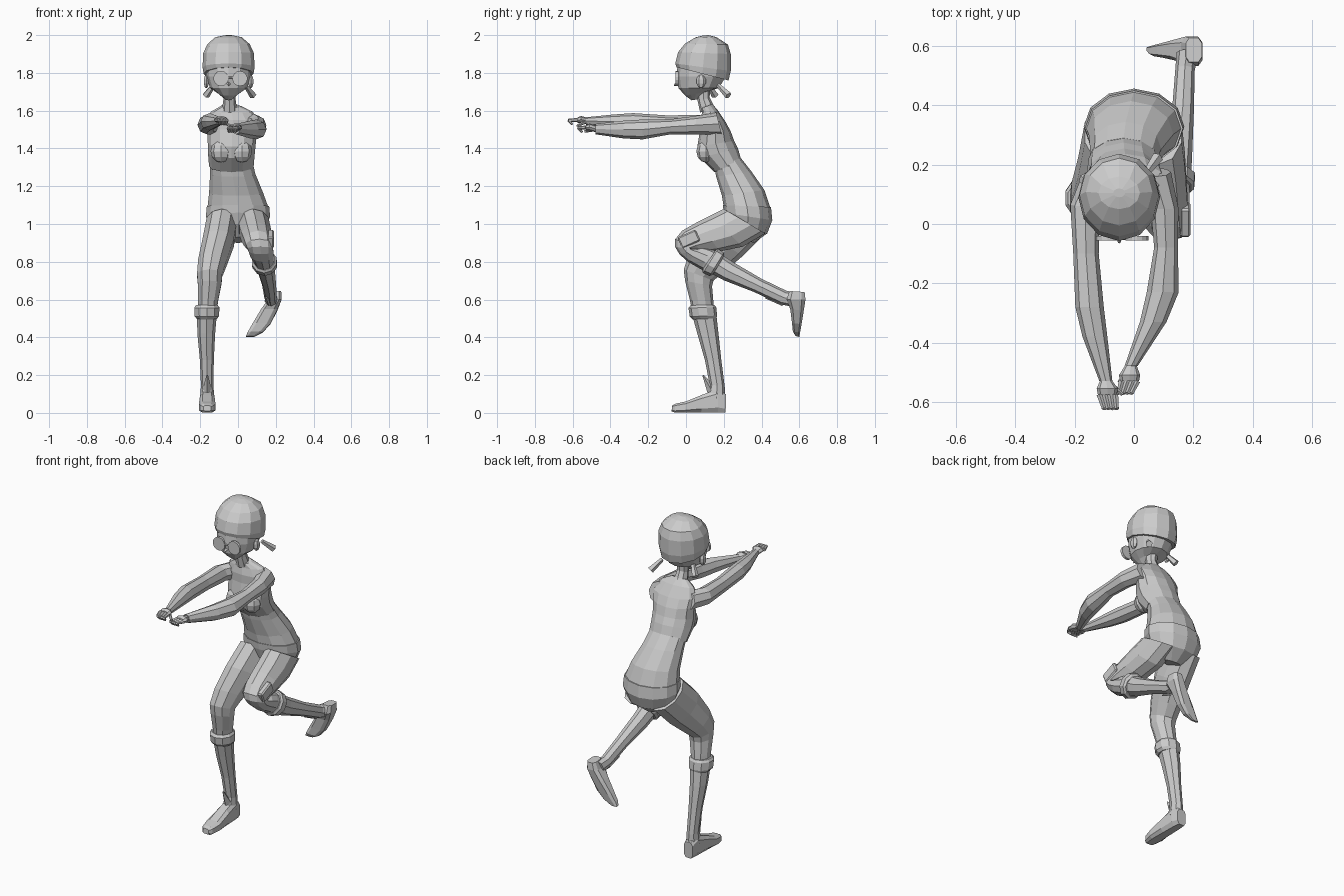
import bpy, bmesh
from math import sin, cos, pi, radians, copysign
from mathutils import Vector


def finish(name, bm):
    bmesh.ops.recalc_face_normals(bm, faces=bm.faces[:])
    me = bpy.data.meshes.new(name)
    bm.to_mesh(me)
    bm.free()
    ob = bpy.data.objects.new(name, me)
    bpy.context.collection.objects.link(ob)
    return ob


def loft(name, rings, n=8, e=1.0):
    """Skin rings (centre x, half width, front y, front z, back y, back z); e < 1 squares them off."""
    bm = bmesh.new()
    loops = []
    for cx, rx, yf, zf, yb, zb in rings:
        c = Vector((cx, (yf + yb) / 2, (zf + zb) / 2))
        v = Vector((0, (yf - yb) / 2, (zf - zb) / 2))
        loop = []
        for i in range(n):
            a = 2 * pi * (i + (0.5 if e < 1 else 0)) / n
            s, k = (copysign(abs(t) ** e, t) for t in (sin(a), cos(a)))
            loop.append(bm.verts.new(c + Vector((rx * s, 0, 0)) + v * k))
        loops.append(loop)
    for a, b in zip(loops, loops[1:]):
        for i in range(n):
            j = (i + 1) % n
            bm.faces.new((a[i], a[j], b[j], b[i]))
    bm.faces.new(loops[0])
    bm.faces.new(loops[-1])
    return finish(name, bm)


def rod(name, p, q, r1, r2, n=6):
    """Tapered rod between two points."""
    p, q = Vector(p), Vector(q)
    bm = bmesh.new()
    bmesh.ops.create_cone(bm, cap_ends=True, segments=n, radius1=r1, radius2=r2, depth=(q - p).length)
    ob = finish(name, bm)
    ob.location = (p + q) / 2
    ob.rotation_euler = (q - p).to_track_quat('Z', 'Y').to_euler()
    return ob


def ball(name, loc, scale, u=8, v=6):
    bm = bmesh.new()
    bmesh.ops.create_uvsphere(bm, u_segments=u, v_segments=v, radius=1)
    ob = finish(name, bm)
    ob.location, ob.scale = loc, scale
    return ob


# Trunk
loft("trousers_seat", [(0, .06, .27, .93, .36, .90), (0, .145, .22, 1.0, .43, .95),
                       (0, .17, .20, 1.06, .457, 1.02), (0, .165, .195, 1.10, .45, 1.09)], 12)
loft("midriff", [(0, .162, .2, 1.09, .448, 1.08), (-.01, .143, .19, 1.15, .415, 1.18),
                 (-.028, .12, .16, 1.25, .345, 1.28), (-.035, .113, .15, 1.30, .29, 1.35)], 12)
loft("top", [(-.035, .118, .15, 1.275, .294, 1.335), (-.035, .124, .075, 1.35, .275, 1.40),
             (-.033, .127, .06, 1.41, .255, 1.44), (-.03, .132, .075, 1.50, .237, 1.49),
             (-.027, .137, .075, 1.55, .21, 1.54), (-.033, .11, .085, 1.59, .17, 1.60),
             (-.04, .05, .085, 1.615, .14, 1.635)], 12)
for x in (-.09, .02):
    ball("bust", (x, .105, 1.385), (.055, .05, .06))

# Head
loft("neck", [(-.045, .04, .075, 1.59, .15, 1.62), (-.045, .032, .062, 1.65, .125, 1.67),
              (-.047, .034, .05, 1.72, .13, 1.74)])
loft("face", [(-.05, .015, .03, 1.655, .06, 1.66), (-.05, .055, -.005, 1.68, .11, 1.70),
              (-.05, .098, -.04, 1.72, .175, 1.72), (-.05, .118, -.05, 1.78, .21, 1.78),
              (-.05, .12, -.045, 1.84, .21, 1.84)], 12)
loft("cap", [(-.05, .132, -.05, 1.83, .225, 1.76), (-.05, .138, -.057, 1.85, .237, 1.81),
             (-.05, .134, -.042, 1.91, .237, 1.90), (-.05, .112, -.005, 1.955, .222, 1.95),
             (-.05, .07, .05, 1.988, .16, 1.99), (-.05, .02, .09, 1.998, .12, 2.0)], 12)
rod("nose", (-.05, -.03, 1.745), (-.05, -.064, 1.735), .015, .004, 4)
for x in (-.09, .01):
    rod("spectacle_lens", (x, -.04, 1.77), (x, -.055, 1.77), .04, .04, 14)
rod("spectacle_bridge", (-.06, -.05, 1.775), (-.02, -.05, 1.775), .005, .005)
for x in (-.168, .068):
    ball("ear", (x, .08, 1.755), (.016, .026, .036), 6, 5)
rod("hair_tail_left", (.04, .17, 1.735), (.08, .225, 1.68), .012, .02, 5)
rod("hair_tail_right", (-.13, .12, 1.735), (-.17, .155, 1.68), .012, .02, 5)

# Outstretched arms
loft("arm_right", [(-.12, .055, .15, 1.58, .18, 1.47), (-.165, .05, .06, 1.577, .07, 1.475),
                   (-.162, .043, -.1, 1.575, -.1, 1.485), (-.15, .048, -.28, 1.587, -.28, 1.495),
                   (-.132, .042, -.38, 1.58, -.38, 1.505), (-.095, .022, -.53, 1.565, -.53, 1.525)])
loft("arm_left", [(.07, .055, .16, 1.59, .19, 1.47), (.103, .047, .05, 1.572, .06, 1.475),
                  (.108, .04, -.08, 1.555, -.08, 1.475), (.097, .054, -.23, 1.553, -.23, 1.448),
                  (.065, .045, -.33, 1.547, -.33, 1.453), (-.01, .022, -.48, 1.53, -.48, 1.475)])


def hand(side, wrist, knuckle, tip, thumb):
    """Palm, four curled fingers and a thumb."""
    w, k, t = Vector(wrist), Vector(knuckle), Vector(tip)
    loft("palm_" + side, [(w.x, .018, w.y, w.z + .018, w.y, w.z - .018),
                          (k.x, .036, k.y + .02, k.z + .022, k.y + .02, k.z - .016),
                          (k.x, .032, k.y, k.z + .014, k.y, k.z - .014)])
    for i in range(4):
        off = Vector(((i - 1.5) * .018, 0, 0))
        rod("finger_" + side, k + off, t + off * .8, .011, .008)
        rod("fingertip_" + side, t + off * .8, t + off * .6 + Vector((0, .02, -.024)), .009, .006)
    rod("thumb_" + side, w, thumb, .011, .007)


hand("right", (-.095, -.525, 1.545), (-.09, -.575, 1.55), (-.08, -.622, 1.55), (-.04, -.575, 1.52))
hand("left", (-.01, -.475, 1.503), (-.015, -.53, 1.51), (-.03, -.57, 1.51), (-.05, -.535, 1.49))

# Standing leg
loft("thigh_right", [(-.085, .085, .2, 1.08, .42, .95), (-.105, .087, .09, .97, .3, .83),
                     (-.135, .08, .02, .85, .2, .745), (-.15, .07, -.012, .76, .145, .70),
                     (-.15, .066, -.005, .70, .138, .67), (-.158, .056, .02, .60, .145, .59),
                     (-.163, .05, .035, .52, .15, .52)], 10)
loft("boot_cuff_right", [(-.165, .06, .025, .57, .15, .572), (-.165, .07, .013, .555, .16, .56),
                         (-.165, .068, .02, .51, .165, .515), (-.165, .055, .035, .495, .16, .5)], 10)
loft("boot_shaft_right", [(-.165, .052, .035, .51, .162, .51), (-.168, .047, .06, .42, .172, .42),
                          (-.165, .037, .10, .28, .187, .28), (-.163, .033, .125, .15, .205, .14),
                          (-.163, .038, .11, .08, .21, .07)])
loft("boot_foot_right", [(-.163, .03, .21, 0, .212, .10), (-.163, .038, .17, 0, .17, .13),
                         (-.163, .042, .08, 0, .09, .10), (-.163, .046, -.01, 0, 0, .062),
                         (-.163, .035, -.06, 0, -.055, .05), (-.163, .02, -.076, .008, -.074, .04)], 8, .6)
rod("boot_tongue_right", (-.163, .135, .12), (-.163, .09, .20), .025, .004, 4)

# Raised, folded leg
loft("thigh_left", [(.08, .085, .2, 1.08, .42, .95), (.09, .086, .13, 1.045, .3, .88),
                    (.098, .084, .06, 1.01, .18, .855), (.107, .08, -.02, .965, .09, .845),
                    (.113, .076, -.057, .92, .06, .85), (.118, .072, -.058, .88, .065, .86),
                    (.122, .068, -.035, .84, .075, .87), (.126, .064, .01, .80, .09, .88),
                    (.135, .055, .08, .76, .13, .87), (.142, .05, .13, .735, .185, .84)], 10)
loft("boot_cuff_left", [(.138, .058, .085, .755, .16, .865), (.138, .068, .09, .74, .17, .868),
                        (.141, .068, .125, .725, .20, .848), (.143, .055, .14, .73, .2, .825)], 10)
loft("boot_shaft_left", [(.142, .05, .12, .745, .18, .845), (.15, .046, .2, .702, .255, .795),
                         (.165, .037, .36, .64, .40, .71), (.172, .033, .50, .575, .535, .645),
                         (.18, .036, .57, .56, .59, .64)])
loft("boot_foot_left", [(.202, .028, .63, .64, .545, .645), (.195, .038, .635, .60, .53, .60),
                        (.165, .046, .625, .54, .55, .55), (.125, .05, .613, .47, .56, .475),
                        (.092, .042, .605, .425, .565, .43), (.065, .024, .60, .402, .58, .407)], 8, .6)
rod("boot_tongue_left", (.165, .515, .59), (.15, .42, .61), .025, .004, 4)

# Thigh pocket
bm = bmesh.new()
bmesh.ops.create_cube(bm, size=1)
bmesh.ops.scale(bm, vec=(.035, .105, .065), verts=bm.verts[:])
bmesh.ops.bevel(bm, geom=bm.edges[:], offset=.007, segments=1, affect='EDGES')
pocket = finish("thigh_pocket", bm)
pocket.location = (.173, .015, .92)
pocket.rotation_euler = (radians(24), 0, 0)
